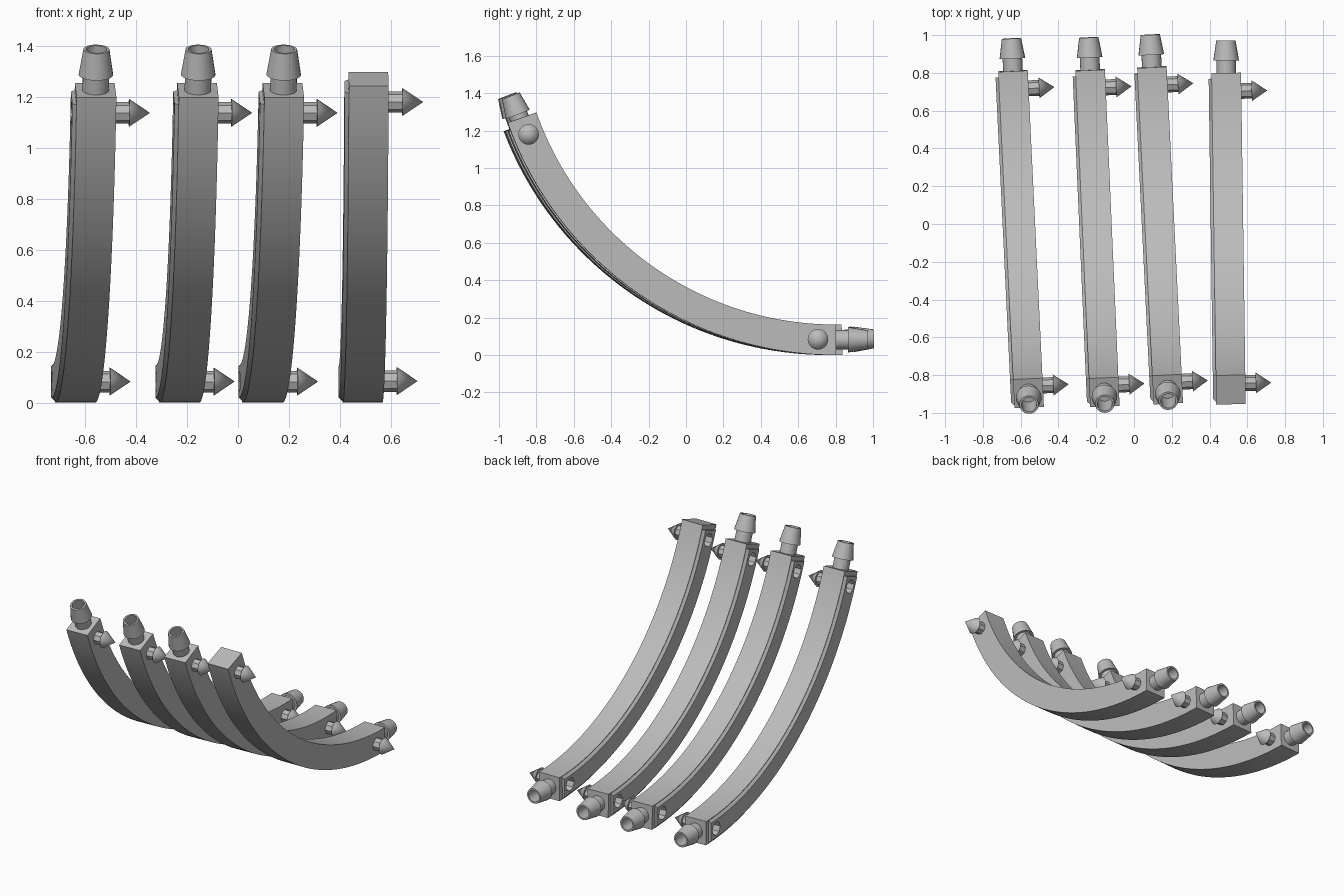
import bpy, bmesh
from math import sin, cos, pi, radians
from mathutils import Matrix, Vector

cube = bpy.data.objects.get("Cube")
if cube:
    bpy.data.objects.remove(cube, do_unlink=True)

grey = bpy.data.materials.new("mid_grey")
grey.use_nodes = True
colour = (0.5, 0.5, 0.5, 1)
grey.diffuse_color = colour
grey.node_tree.nodes["Principled BSDF"].inputs["Base Color"].default_value = colour

# Arc of every rib, measured from straight down, around a centre above the floor
OUTER, THICK, HALF = 1.86, 0.163, 0.078
INNER, MID = OUTER - THICK, OUTER - THICK / 2
SPAN = radians(70.6)
PEG = radians(3.1)
INSET = radians(1)


def finish(bm, name):
    """Turn a bmesh into a grey mesh with smooth curves and sharp edges."""
    bmesh.ops.recalc_face_normals(bm, faces=bm.faces)
    mesh = bpy.data.meshes.new(name)
    bm.to_mesh(mesh)
    bm.free()
    mesh.materials.append(grey)
    shade(mesh)
    return mesh


def shade(mesh):
    mesh.polygons.foreach_set("use_smooth", [True] * len(mesh.polygons))
    mesh.set_sharp_from_angle(angle=radians(30))


def sweep(name, section, start, end, steps=56):
    """Sweep a section of (x, radius) points along the arc."""
    bm = bmesh.new()
    rings = []
    for i in range(steps + 1):
        a = start + (end - start) * i / steps
        rings.append([bm.verts.new((x, -r * sin(a), -r * cos(a))) for x, r in section])
    n = len(section)
    for p, q in zip(rings, rings[1:]):
        for k in range(n):
            bm.faces.new((p[k], p[(k + 1) % n], q[(k + 1) % n], q[k]))
    bm.faces.new(rings[0])
    bm.faces.new(rings[-1])
    return finish(bm, name)


def lathe(name, profile, sides):
    """Revolve a closed profile of (radius, height) points around z."""
    bm = bmesh.new()
    verts = [bm.verts.new((r, 0, h)) for r, h in profile]
    edges = [bm.edges.new(pair) for pair in zip(verts, verts[1:])]
    bmesh.ops.spin(bm, geom=verts + edges, axis=(0, 0, 1), cent=(0, 0, 0),
                   angle=2 * pi, steps=sides)
    bmesh.ops.remove_doubles(bm, verts=bm.verts, dist=0.0005)
    return finish(bm, name)


def on_arc(a, x=0):
    return Matrix.Translation((x, -MID * sin(a), -MID * cos(a)))


def along(direction):
    return Vector(direction).to_track_quat('Z', 'Y').to_matrix().to_4x4()


def place(name, mesh, matrix):
    obj = bpy.data.objects.new(name, mesh)
    bpy.context.collection.objects.link(obj)
    obj.matrix_world = matrix
    return obj


# Shared shapes
bar = sweep("bar", [(-HALF, INNER), (HALF, INNER), (HALF, OUTER), (-HALF, OUTER)], 0, SPAN)
rail = sweep("side_rail", [(-HALF, INNER + 0.004), (-HALF, OUTER - 0.004),
                           (-HALF - 0.016, OUTER - 0.02), (-HALF - 0.016, INNER + 0.02)],
             INSET, SPAN - INSET)
nozzle = lathe("nozzle", [(0, -0.01), (0.052, -0.01), (0.052, 0.066), (0.068, 0.066),
                          (0.051, 0.172), (0.04, 0.172), (0.04, 0.03), (0, 0.03)], 24)
peg_stem = lathe("peg_stem", [(0, -0.01), (0.042, -0.01), (0.042, 0.06), (0, 0.06)], 8)
peg_tip = lathe("peg_tip", [(0, 0.055), (0.055, 0.055), (0, 0.137)], 24)
plug = lathe("socket_cutter", [(0, -0.08), (0.045, -0.08), (0.045, 0.04), (0, 0.04)], 8)

RIGHT = along((1, 0, 0))
PEG_ANGLES = {"back": PEG, "front": SPAN - PEG}


def cut_sockets(mesh):
    """Cut the two peg sockets into the right side of a mesh."""
    target = place("socket_target", mesh, Matrix())
    cutters = []
    for a in PEG_ANGLES.values():
        cutter = place("socket_cutter", plug, on_arc(a, -HALF) @ RIGHT)
        cutter.hide_render = True
        mod = target.modifiers.new("socket", 'BOOLEAN')
        mod.operation, mod.solver, mod.object = 'DIFFERENCE', 'EXACT', cutter
        cutters.append(cutter)
    graph = bpy.context.evaluated_depsgraph_get()
    result = bpy.data.meshes.new_from_object(target.evaluated_get(graph))
    for helper in [target] + cutters:
        bpy.data.objects.remove(helper, do_unlink=True)
    shade(result)
    return result


bar, rail = cut_sockets(bar), cut_sockets(rail)

# Ribs: name, x, y shift, yaw, pitch in degrees, has a front nozzle
ribs = [("far_right", -0.6, -0.035, 2.75, 1.5, True),
        ("mid_right", -0.195, -0.03, 2.5, 1.5, True),
        ("mid_left", 0.136, -0.015, 2.8, 1.5, True),
        ("far_left", 0.5, 0, 0.8, 0, False)]

for name, x, y, yaw, pitch, front_nozzle in ribs:
    base = (Matrix.Translation((x, y, 0)) @ Matrix.Rotation(radians(yaw), 4, 'Z')
            @ Matrix.Translation((0, 0.8, OUTER)) @ Matrix.Rotation(radians(pitch), 4, 'X'))
    place(name + "_bar", bar, base)
    place(name + "_side_rail", rail, base)

    # Side pegs near both ends
    for end, a in PEG_ANGLES.items():
        spot = base @ on_arc(a, HALF) @ RIGHT
        place(f"{name}_{end}_peg_stem", peg_stem, spot)
        place(f"{name}_{end}_peg_tip", peg_tip, spot)

    # Hollow end nozzles
    place(name + "_back_nozzle", nozzle, base @ on_arc(0) @ along((0, 1, 0)))
    if front_nozzle:
        tangent = (0, -cos(SPAN), sin(SPAN))
        place(name + "_front_nozzle", nozzle, base @ on_arc(SPAN) @ along(tangent))
